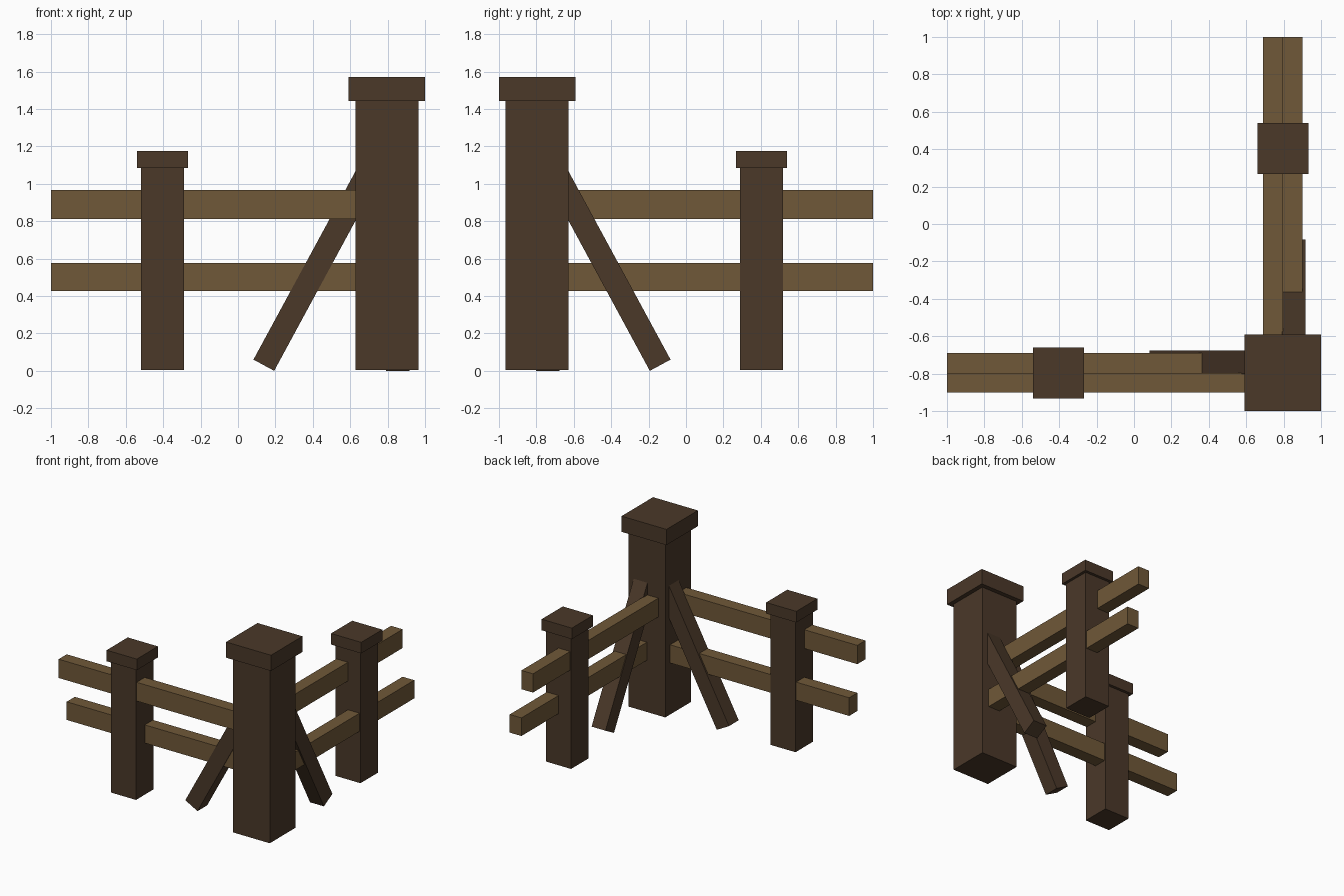
import bpy, math
from mathutils import Matrix, Vector

if "Cube" in bpy.data.objects:
    bpy.data.objects.remove(bpy.data.objects["Cube"])

CORNER = Vector((0.796, -0.796, 0))


def material(name, rgb):
    m = bpy.data.materials.new(name)
    m.diffuse_color = (*rgb, 1)
    m.use_nodes = True
    m.node_tree.nodes["Principled BSDF"].inputs["Base Color"].default_value = m.diffuse_color
    return m


DARK = material("dark_wood", (0.069, 0.040, 0.022))
LIGHT = material("light_wood", (0.162, 0.098, 0.040))


def box(name, lo, hi, mat, frame):
    """Box between two corners, given in the local space of frame."""
    lo, hi = Vector(lo), Vector(hi)
    bpy.ops.mesh.primitive_cube_add(size=1)
    ob = bpy.context.object
    ob.name = name
    ob.data.transform(Matrix.Translation((lo + hi) / 2) @ Matrix.Diagonal((*(hi - lo), 1)))
    ob.matrix_world = frame
    ob.data.materials.append(mat)
    return ob


def post(name, x, half, top, cap_half, cap_top, frame):
    box(name, (x - half, -half, 0.004), (x + half, half, top), DARK, frame)
    box(name + "_cap", (x - cap_half, -cap_half, top), (x + cap_half, cap_half, cap_top), DARK, frame)


# Tall corner post
base = Matrix.Translation(CORNER)
post("corner_post", 0, 0.168, 1.443, 0.204, 1.572, base)

# Two identical fence runs, the second turned a quarter about the corner post
for side, angle in (("front", 0), ("right", -90)):
    run = base @ Matrix.Rotation(math.radians(angle), 4, "Z")
    post(side + "_small_post", -1.2, 0.114, 1.085, 0.137, 1.176, run)
    # Rails on opposite sides of the centre line
    box(side + "_upper_rail", (-1.796, -0.105, 0.813), (-0.1, 0.0, 0.967), LIGHT, run)
    box(side + "_lower_rail", (-1.796, 0.0, 0.428), (-0.1, 0.106, 0.577), LIGHT, run)
    # Leaning brace, its top buried in the corner post
    lean = (run @ Matrix.Translation((-0.658, 0.057, 0.03))
            @ Matrix.Rotation(math.atan2(0.55, 1.015), 4, "Y"))
    box(side + "_brace", (-0.063, -0.063, 0), (0.063, 0.063, 1.25), DARK, lean)
